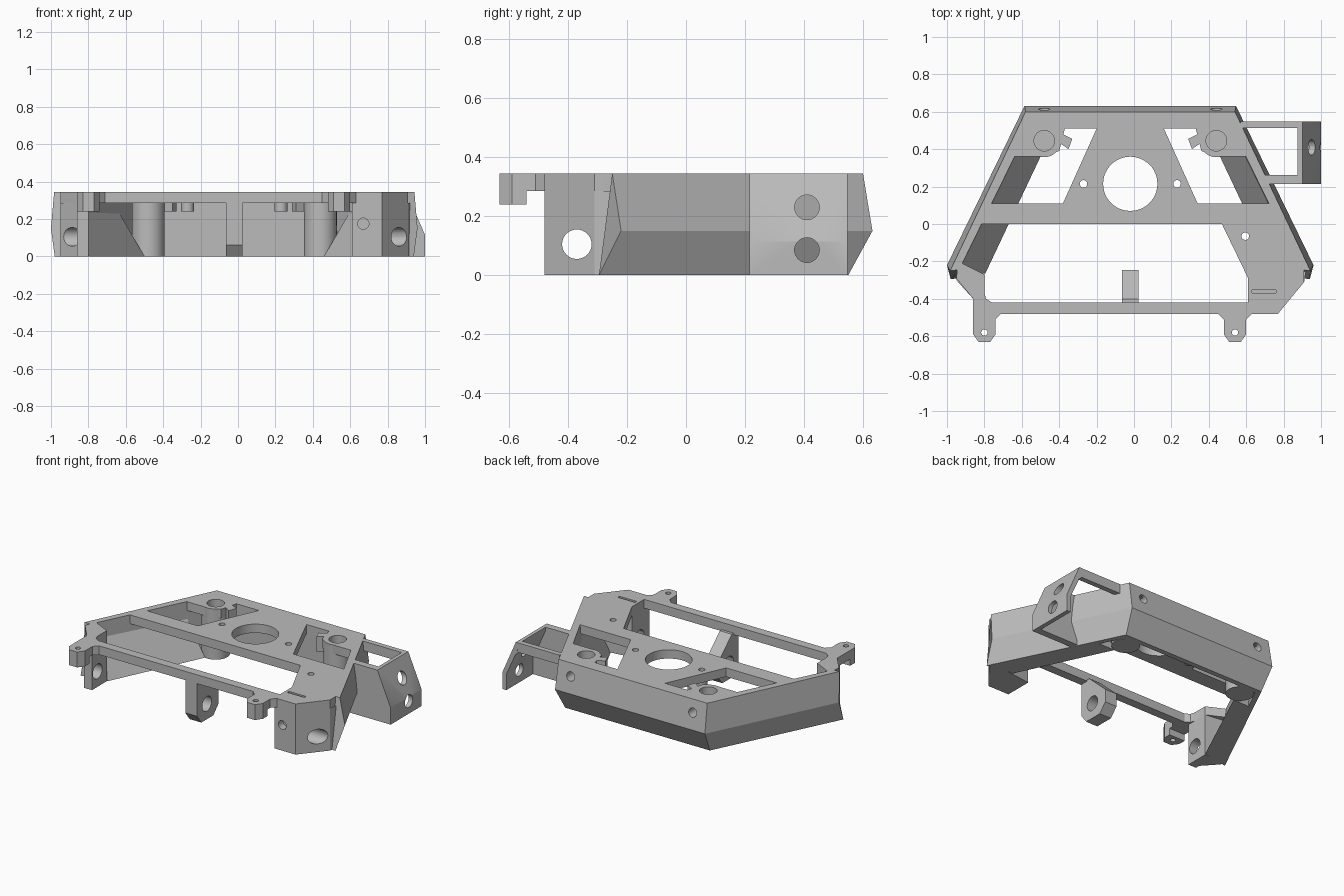
import bpy
import bmesh
from math import cos, sin, pi
from mathutils import Matrix, Vector

cube = bpy.data.objects.get("Cube")
if cube:
    bpy.data.objects.remove(cube, do_unlink=True)

grey = bpy.data.materials.new("plain_grey")
grey.use_nodes = True
grey.diffuse_color = (0.5, 0.5, 0.5, 1)
grey.node_tree.nodes["Principled BSDF"].inputs["Base Color"].default_value = grey.diffuse_color

AXIS = -0.02      # symmetry line of the main body
TOP = 0.345       # upper face of the deck
UNDER = 0.285     # lower face of the deck


def mirror(points):
    return [(2 * AXIS - x, y) for x, y in points]


def ring(x, y, r, n=32):
    return [(x + r * cos(2 * pi * i / n), y + r * sin(2 * pi * i / n)) for i in range(n)]


def activate(ob):
    bpy.ops.object.select_all(action='DESELECT')
    ob.select_set(True)
    bpy.context.view_layer.objects.active = ob


def finish(ob):
    ob.data.materials.clear()
    ob.data.materials.append(grey)
    activate(ob)
    bpy.ops.object.shade_smooth_by_angle(angle=pi / 7)
    return ob


def extrude(name, loops, low, high, plane="xy"):
    """Extrude an outline with optional hole loops along the axis across the plane."""
    curve = bpy.data.curves.new(name, 'CURVE')
    curve.dimensions = '2D'
    curve.fill_mode = 'BOTH'
    curve.extrude = (high - low) / 2
    for loop in loops:
        spline = curve.splines.new('POLY')
        spline.points.add(len(loop) - 1)
        for point, (a, b) in zip(spline.points, loop):
            point.co = (a, b, 0, 1)
        spline.use_cyclic_u = True
    ob = bpy.data.objects.new(name, curve)
    bpy.context.collection.objects.link(ob)
    activate(ob)
    bpy.ops.object.convert(target='MESH')
    ob = bpy.context.view_layer.objects.active
    bm = bmesh.new()
    bm.from_mesh(ob.data)
    bmesh.ops.remove_doubles(bm, verts=bm.verts, dist=0.0001)
    for v in bm.verts:
        a, b, c = v.co.x, v.co.y, v.co.z + (low + high) / 2
        v.co = {"xy": (a, b, c), "yz": (c, a, b), "xz": (a, c, b)}[plane]
    bmesh.ops.recalc_face_normals(bm, faces=bm.faces)
    bm.to_mesh(ob.data)
    bm.free()
    return finish(ob)


def loft(name, stations):
    """Skin closed cross-sections with equal point counts and cap the ends."""
    bm = bmesh.new()
    rows = [[bm.verts.new(p) for p in s] for s in stations]
    n = len(rows[0])
    for r, s in zip(rows, rows[1:]):
        for i in range(n):
            j = (i + 1) % n
            bm.faces.new((r[i], r[j], s[j], s[i]))
    bm.faces.new(rows[0])
    bm.faces.new(rows[-1])
    bmesh.ops.recalc_face_normals(bm, faces=bm.faces)
    mesh = bpy.data.meshes.new(name)
    bm.to_mesh(mesh)
    bm.free()
    ob = bpy.data.objects.new(name, mesh)
    bpy.context.collection.objects.link(ob)
    return finish(ob)


def drill(ob, centre, axis, radius, depth):
    """Bore a round hole through a part."""
    bm = bmesh.new()
    turn = Vector((0, 0, 1)).rotation_difference(Vector(axis)).to_matrix().to_4x4()
    bmesh.ops.create_cone(bm, cap_ends=True, segments=32, radius1=radius, radius2=radius,
                          depth=depth, matrix=Matrix.Translation(centre) @ turn)
    mesh = bpy.data.meshes.new("drill")
    bm.to_mesh(mesh)
    bm.free()
    cutter = bpy.data.objects.new("drill", mesh)
    cutter.hide_render = True
    bpy.context.collection.objects.link(cutter)
    mod = ob.modifiers.new("hole", 'BOOLEAN')
    mod.operation = 'DIFFERENCE'
    mod.solver = 'EXACT'
    mod.object = cutter
    activate(ob)
    bpy.ops.object.modifier_apply(modifier=mod.name)
    bpy.data.objects.remove(cutter, do_unlink=True)
    finish(ob)


# Deck with windows, bores and two front tabs
def tab(x):
    return [(x - .06, -.59), (x - .03, -.632), (x + .03, -.632), (x + .06, -.59)]


LEFT_TAB, RIGHT_TAB, TAB_Y = -.8, .54, -.58
outline = [(-.57, .59), (-.94, -.2), (-.95, -.29), (-.86, -.4), *tab(LEFT_TAB),
           (-.74, -.51), (-.71, -.48), (.45, -.48), (.48, -.51), *tab(RIGHT_TAB),
           (.6, -.51), (.63, -.48), (.77, -.48), (.91, -.31), (.91, -.2), (.53, .59)]
rear_window = [(-.2, .51), (-.38, .11), (-.77, .11), (-.64, .36), (-.5, .36), (-.4, .39), (-.37, .51)]
front_window = [(-.83, 0), (.47, 0), (.61, -.29), (.61, -.42), (-.76, -.42), (-.79, -.4),
                (-.8, -.37), (-.8, -.27), (-.92, -.21)]
slit = [(.63, -.37), (.76, -.37), (.76, -.352), (.63, -.352)]
SCREWS = [(-.27, .215), (.23, .215), (.595, -.065)]
POSTS = [(-.48, .445), (.44, .445)]
deck_holes = [ring(AXIS, .215, .145, 48)]
deck_holes += [ring(x, y, .02) for x, y in SCREWS]
deck_holes += [ring(x, y, .055) for x, y in POSTS]
deck_holes += [ring(x, TAB_Y, .017, 16) for x in (LEFT_TAB, RIGHT_TAB)]
extrude("deck", [outline, rear_window, mirror(rear_window), front_window, slit] + deck_holes, UNDER, TOP)

# Pads below the tabs, screw bosses below the deck
for side, x in (("left", LEFT_TAB), ("right", RIGHT_TAB)):
    pad = tab(x) + [(x + .06, -.54), (x - .06, -.54)]
    extrude("tab_pad_" + side, [pad, ring(x, TAB_Y, .017, 16)], .24, UNDER)
for x, y in SCREWS:
    extrude("screw_boss", [ring(x, y, .035), ring(x, y, .02)], .24, UNDER)


# Outer wall: bulged section swept around both sides and the back
def station(sign, back):
    if back:
        section = [(.56, .6, TOP), (.565, .632, .15), (.545, .55, 0), (.525, .515, 0), (.545, .51, TOP)]
    else:
        section = [(.963, -.25, TOP), (.98, -.22, .15), (.96, -.295, 0), (.92, -.29, 0), (.915, -.245, TOP)]
    return [(AXIS + sign * x, y, z) for x, y, z in section]


wall = loft("outer_wall", [station(-1, False), station(-1, True), station(1, True), station(1, False)])
for x, y in POSTS:
    drill(wall, (x, .6, .26), (0, 1, 0), .03, .14)

# Sloped inner ramps along the side walls
for side, s in (("left", -1), ("right", 1)):
    loft("side_ramp_" + side,
         [[(AXIS + s * u, y, z) for u, z in ((inner, 0), (outer, .25), (outer, 0))]
          for y, inner, outer in ((.36, .48, .625), (-.265, .775, .925))])

# Corner posts: blind sleeves with a clamp block and a split flange
for (x, y), s in zip(POSTS, (1, -1)):
    extrude("post_sleeve", [ring(x, y, .088), ring(x, y, .055)], .03, TOP)
    extrude("post_floor", [ring(x, y, .088)], 0, .03)
    clamp = [(.08, -.01), (.13, -.045), (.15, .01), (.1, .035)]
    extrude("clamp_block", [[(x + s * a, y + b) for a, b in clamp]], .24, TOP)
    flange = [(.06, .055), (.11, .08), (.105, .095), (.055, .07)]
    extrude("clamp_flange", [[(x + s * a, y + b) for a, b in flange]], .24, TOP)

# Front corner blocks with a pivot bore running across the body
PIVOT_Y, PIVOT_Z, PIVOT_R = -.37, .105, .05
left_block = [(-.86, -.43), (-.8, -.43), (-.8, -.27), (-.95, -.25), (-.95, -.3), (-.86, -.4)]
right_block = [(.61, -.48), (.77, -.48), (.91, -.31), (.92, -.25), (.61, -.29)]
for name, shape in (("corner_block_left", left_block), ("corner_block_right", right_block)):
    block = extrude(name, [shape], 0, UNDER + .001)
    drill(block, (shape[0][0], PIVOT_Y, PIVOT_Z), (1, 0, 0), PIVOT_R, 1)
    if "right" in name:
        drill(block, (.67, -.48, .175), (0, 1, 0), .03, .1)

# Centre lug below the front beam
lug = [(-.475, UNDER + .01), (-.475, .06), (-.43, 0), (-.3, 0), (-.245, .06), (-.245, .15),
       (-.4, UNDER + .01)]
extrude("centre_lug", [lug, ring(PIVOT_Y, PIVOT_Z, PIVOT_R)], AXIS - .045, AXIS + .045, "yz")

# Side bracket: sloped end plate, full front wall, slim back bar
end = [(.875, TOP), (.9, TOP), (1, .115), (1, 0), (.97, 0), (.97, .11), (.875, .32)]
end_plate = extrude("bracket_end_plate", [end], .215, .548, "xz")
for z in (.085, .23):
    drill(end_plate, (.96, .41, z), (1, 0, 0), .042, .3)
extrude("bracket_front_wall", [[(.68, 0), (.98, 0), (.98, .11), (.885, TOP), (.68, TOP)]], .215, .262, "xz")
extrude("bracket_back_bar", [[(.57, TOP), (.89, TOP), (.95, .21), (.88, .28), (.57, .28)]], .512, .547, "xz")
